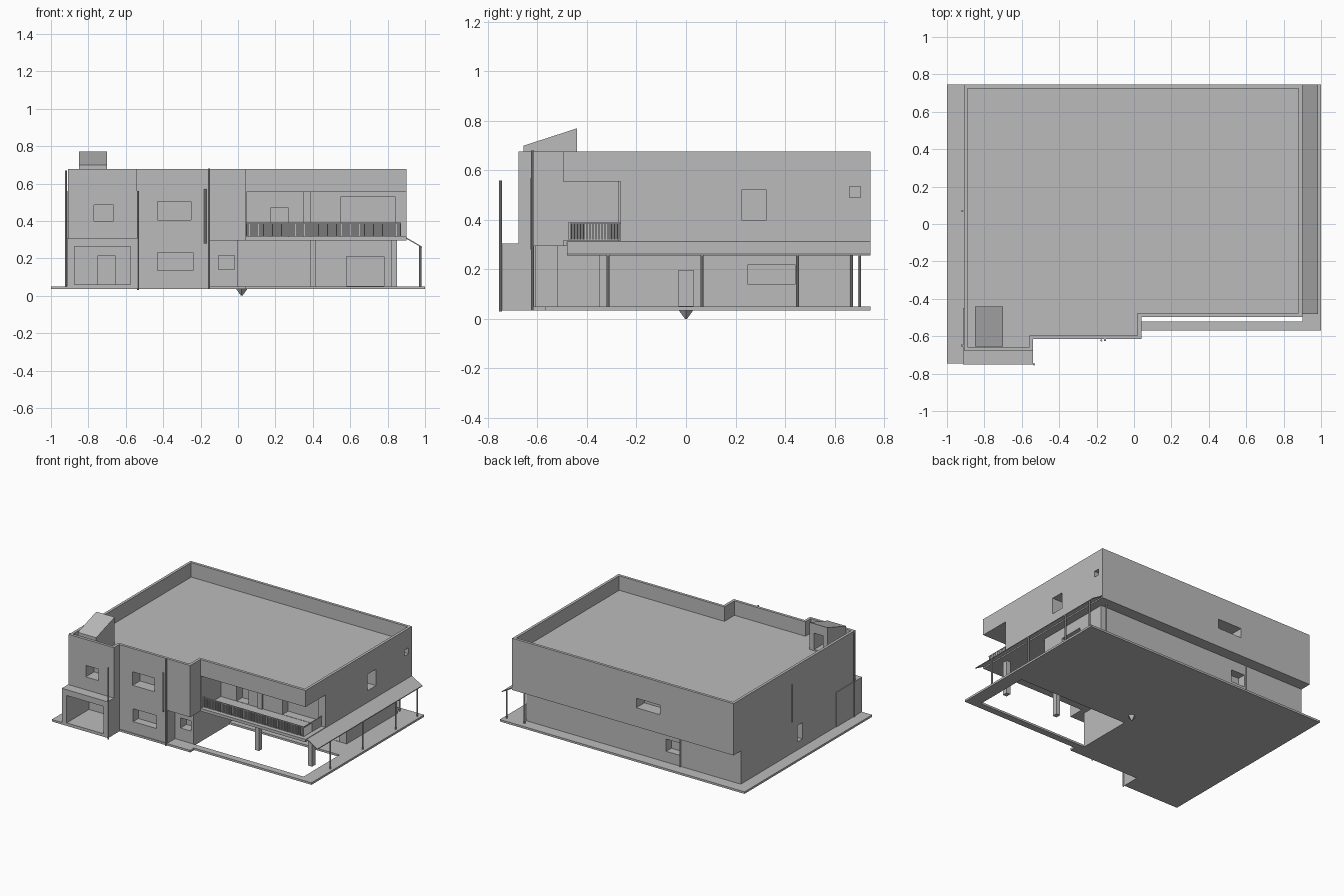
import bpy, bmesh, math
from mathutils import Vector

old = bpy.data.objects.get("Cube")
if old:
    bpy.data.objects.remove(old, do_unlink=True)

grey = bpy.data.materials.new("plain grey")
grey.use_nodes = True
grey.diffuse_color = (0.5, 0.5, 0.5, 1)
grey.node_tree.nodes["Principled BSDF"].inputs["Base Color"].default_value = (0.5, 0.5, 0.5, 1)


def finish(name, bm):
    bmesh.ops.recalc_face_normals(bm, faces=bm.faces[:])
    mesh = bpy.data.meshes.new(name)
    bm.to_mesh(mesh)
    bm.free()
    mesh.materials.append(grey)
    ob = bpy.data.objects.new(name, mesh)
    bpy.context.collection.objects.link(ob)
    return ob


def add_box(bm, x, y, z):
    verts = bmesh.ops.create_cube(bm, size=1)["verts"]
    for v in verts:
        v.co = Vector([(r[0] + r[1]) / 2 + c * (r[1] - r[0]) for r, c in zip((x, y, z), v.co)])


def boxes(name, *items):
    bm = bmesh.new()
    for item in items:
        add_box(bm, *item)
    return finish(name, bm)


def prism(name, points, low, high, axis="z"):
    """Extrude an outline along z, or a (y, z) / (x, z) outline along x / y."""
    place = {"z": lambda a, b, c: (a, b, c), "x": lambda a, b, c: (c, a, b),
             "y": lambda a, b, c: (a, c, b)}[axis]
    bm = bmesh.new()
    face = bm.faces.new([bm.verts.new(place(a, b, low)) for a, b in points])
    new = bmesh.ops.extrude_face_region(bm, geom=[face])["geom"]
    shift = Vector(place(0, 0, high - low))
    bmesh.ops.translate(bm, verts=[g for g in new if isinstance(g, bmesh.types.BMVert)], vec=shift)
    return finish(name, bm)


def cut(ob, cutter):
    cutter.hide_render = True
    cutter.hide_set(True)
    mod = ob.modifiers.new("cut", "BOOLEAN")
    mod.operation = "DIFFERENCE"
    mod.object = cutter
    mod.solver = "EXACT"
    bpy.context.view_layer.objects.active = ob
    bpy.ops.object.modifier_apply(modifier=mod.name)
    bpy.data.objects.remove(cutter, do_unlink=True)


def pipe(name, x, y, z0, z1, r=0.006):
    bm = bmesh.new()
    bmesh.ops.create_cone(bm, cap_ends=True, segments=8, radius1=r, radius2=r, depth=z1 - z0)
    bmesh.ops.translate(bm, verts=bm.verts[:], vec=(x, y, (z0 + z1) / 2))
    return finish(name, bm)


# Ground slab with the open patio
slab = prism("ground_slab", [(-1, -.745), (-.54, -.745), (-.54, -.615), (.04, -.615), (.04, -.57),
                             (1, -.57), (1, .745), (-1, .745)], .035, .05)
cut(slab, boxes("patio_hole", ((.0, .9), (-.52, -.1), (0, .1))))

# Ground floor walls
lower = prism("lower_walls", [(-.91, -.67), (-.54, -.67), (-.54, -.61), (-.15, -.61), (-.15, -.52),
                              (0, -.52), (0, .07), (.84, .07), (.84, .66), (-.91, .66)], .045, .3)
cut(lower, boxes(
    "lower_openings",
    ((-.43, -.24), (-.7, -.55), (.135, .23)),
    ((-.105, -.02), (-.6, -.45), (.14, .215)),
    ((-.41, -.30), (.6, .7), (.13, .22)),
    ((-1, -.85), (-.06, 0), (.11, .23)),
    ((-.1, .1), (-.03, .03), (.052, .195)),
    ((.78, .9), (.25, .44), (.14, .22)),
    ((.58, .78), (0, .13), (.052, .21))))

# Garage porch
garage = boxes("garage", ((-.915, -.54), (-.75, -.45), (.04, .305)))
cut(garage, boxes("garage_opening", ((-.875, -.575), (-.8, -.49), (.06, .262))))
cut(lower, boxes("garage_room", ((-.875, -.575), (-.8, -.49), (.06, .262))))
boxes("garage_inner_door", ((-.75, -.655), (-.5, -.485), (.06, .215)))


# Upper storey, stepped at the front, with a sunken roof
def outline(i):
    return [(-.91 + i, -.677 + i), (-.54 - i, -.677 + i), (-.54 - i, -.615 + i), (.04 - i, -.615 + i),
            (.04 - i, -.497 + i), (.9 - i, -.497 + i), (.9 - i, .745 - i), (-.91 + i, .745 - i)]


upper = prism("upper_walls", outline(0), .295, .677)
cut(upper, prism("roof_well", outline(.02), .57, .8))
cut(upper, boxes("balcony_recess", ((.045, 1), (-.6, -.265), (.316, .555))))
cut(upper, boxes(
    "upper_openings",
    ((-.77, -.665), (-.75, -.58), (.4, .485)),
    ((-.43, -.25), (-.7, -.53), (.405, .505)),
    ((.175, .27), (-.3, -.2), (.318, .47)),
    ((.55, .84), (-.3, -.2), (.318, .53)),
    ((.8, 1), (.225, .325), (.4, .52)),
    ((.85, 1), (.66, .705), (.49, .535)),
    ((-.31, -.115), (.65, .8), (.435, .505))))
boxes("balcony_column", ((.35, .39), (-.275, -.26), (.316, .555)))

# Balcony railing of fine upright bars
front_bars = [((.045 + i * .006, .048 + i * .006), (-.474, -.47), (.32, .39)) for i in range(138)]
side_bars = [((.867, .871), (-.47 + i * .006, -.467 + i * .006), (.32, .39)) for i in range(34)]
boxes("balcony_railing", *front_bars, *side_bars,
      ((.045, .871), (-.475, -.469), (.386, .392)), ((.866, .872), (-.47, -.265), (.386, .392)))

# Sloping side canopy on slim posts
prism("side_canopy", [(.895, .315), (.985, .262), (.985, .256), (.895, .307)], -.48, .745, "y")
for y in (-.315, .065, .45, .7):
    pipe("canopy_post", .975, y, .045, .265)

# Patio posts
for x in (.4, .835):
    boxes("patio_post", ((x - .016, x + .016), (-.35, -.312), (.045, .3)))

# Roof light with a sloping top and an open back
light = prism("roof_light", [(-.656, .56), (-.44, .56), (-.44, .77), (-.656, .7)], -.85, -.7, "x")
cut(light, boxes("roof_light_opening", ((-.81, -.74), (-.6, -.4), (.58, .7))))

# Rain pipes
for x, y, z0, z1 in ((-.535, -.75, .03, .56), (-.155, -.62, .035, .68), (-.175, -.622, .28, .57),
                     (-.92, -.65, .035, .67), (-.918, .07, .29, .56), (-.42, .668, .05, .29),
                     (.83, .7, .05, .295)):
    pipe("rain_pipe", x, y, z0, z1)

# Floor drain under the slab
bm = bmesh.new()
bmesh.ops.create_cone(bm, cap_ends=True, segments=4, radius1=.004, radius2=.03, depth=.036)
bmesh.ops.translate(bm, verts=bm.verts[:], vec=(.02, 0, .018))
finish("floor_drain", bm)
